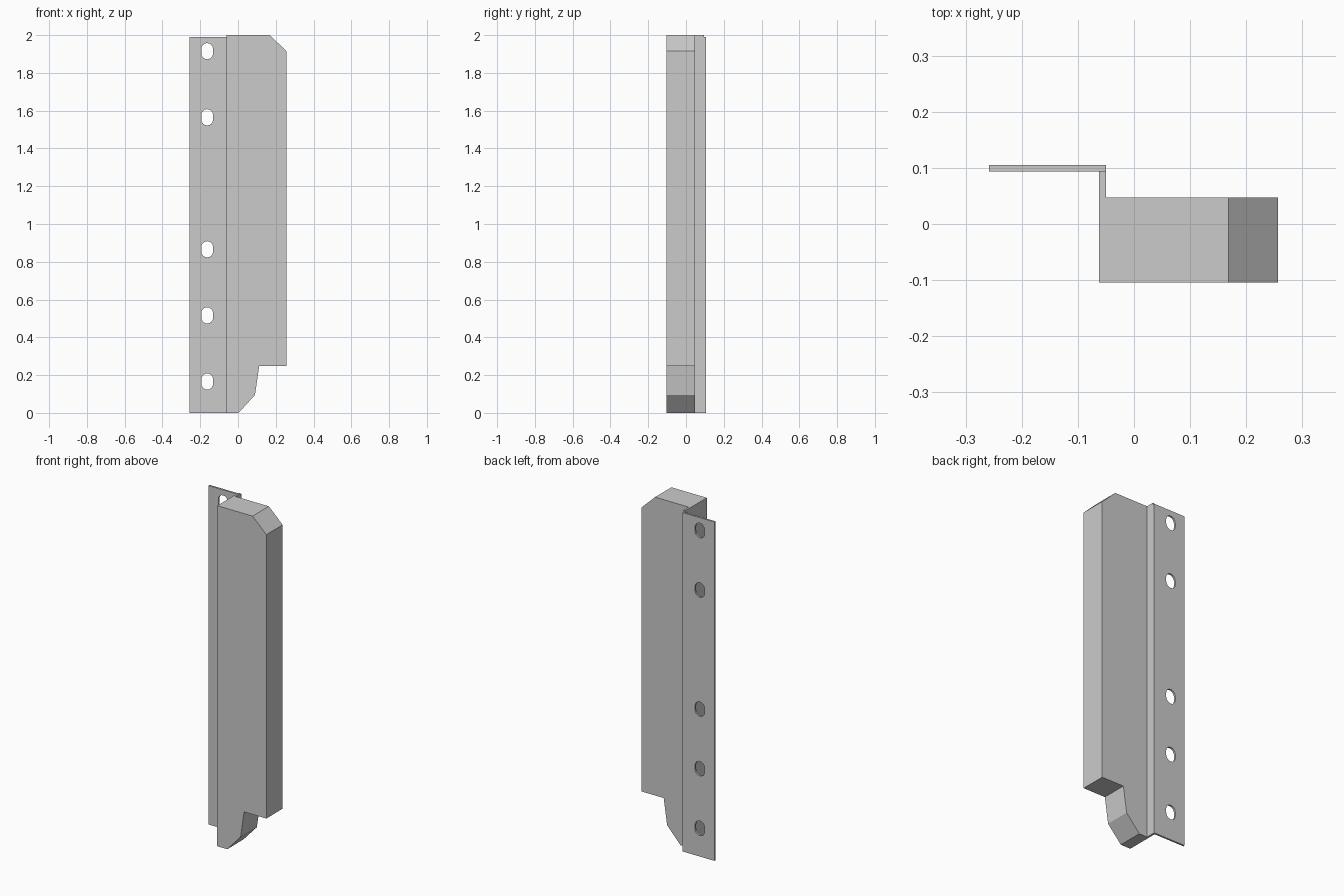
import bpy
from math import pi, cos, sin

if "Cube" in bpy.data.objects:
    bpy.data.objects.remove(bpy.data.objects["Cube"])


def plate(name, loops, y0, y1):
    """Extrude closed x-z outlines (first outer, rest holes) from y0 to y1."""
    cu = bpy.data.curves.new(name, 'CURVE')
    cu.dimensions = '2D'
    cu.fill_mode = 'BOTH'
    cu.extrude = (y1 - y0) / 2
    for pts in loops:
        sp = cu.splines.new('POLY')
        sp.points.add(len(pts) - 1)
        for p, (x, z) in zip(sp.points, pts):
            p.co = (x, z, 0, 1)
        sp.use_cyclic_u = True
    ob = bpy.data.objects.new(name, cu)
    bpy.context.collection.objects.link(ob)
    ob.location.y = (y0 + y1) / 2
    ob.rotation_euler.x = pi / 2
    bpy.ops.object.select_all(action='DESELECT')
    ob.select_set(True)
    bpy.context.view_layer.objects.active = ob
    bpy.ops.object.convert(target='MESH')
    bpy.ops.object.shade_flat()
    return ob


def rect(x0, x1, z0, z1):
    return [(x0, z0), (x1, z0), (x1, z1), (x0, z1)]


def slot(cx, cz, r=0.031, h=0.043, n=8):
    """Upright slot outline with rounded ends."""
    top = [(cx + r * cos(pi * i / n), cz + h - r + r * sin(pi * i / n)) for i in range(n + 1)]
    return top + [(2 * cx - x, 2 * cz - z) for x, z in top]


# Main block with chamfered top corner and stepped foot
plate("body_block", [[(-0.062, 0), (0.003, 0), (0.09, 0.095), (0.112, 0.248),
                      (0.257, 0.248), (0.257, 1.915), (0.168, 2), (-0.062, 2)]],
      -0.104, 0.047)

# Thin web joining block and flange
plate("web", [rect(-0.062, -0.05, 0, 2)], 0.047, 0.0945)

# Mounting flange with five slots
slots = [slot(-0.163, z) for z in (0.166, 0.516, 0.866, 1.565, 1.915)]
plate("mounting_flange", [rect(-0.258, -0.05, 0, 1.99)] + slots, 0.094, 0.105)
